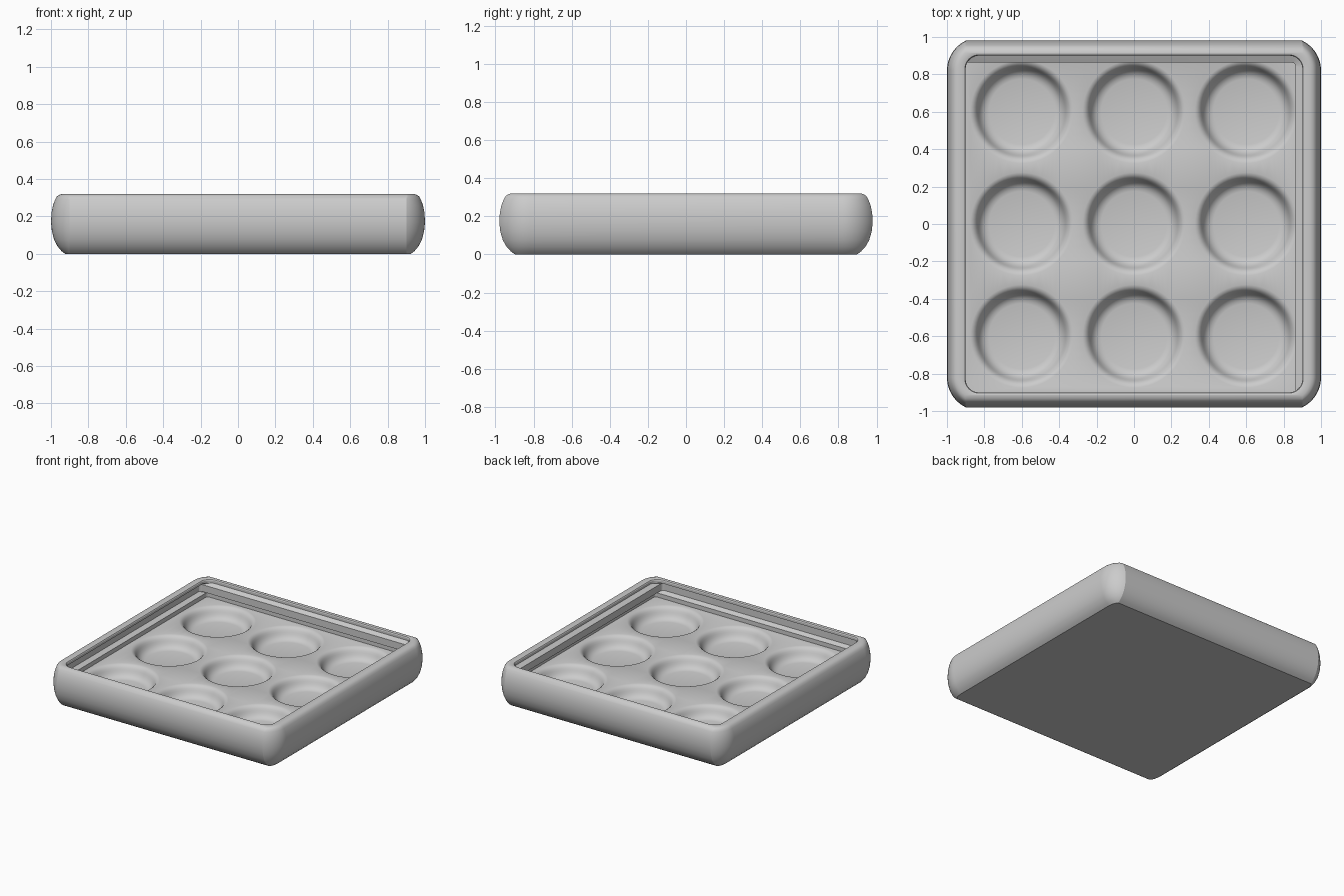
import bpy, bmesh
from math import sin, cos, pi, radians

old = bpy.data.objects.get("Cube")
if old:
    bpy.data.objects.remove(old, do_unlink=True)

grey = bpy.data.materials.new("plain_grey")
grey.use_nodes = True
COLOUR = (0.6, 0.6, 0.6, 1)
grey.diffuse_color = COLOUR
grey.node_tree.nodes["Principled BSDF"].inputs["Base Color"].default_value = COLOUR

CORNER_STEPS = 12
FLOOR_Z = 0.172
SHIFT = -0.037          # the slot layer sits slightly off the opening
RECESS = 0.9


def corner_loop(bm, z, hx, hy, rx, ry, shift=0.0, sweep=90):
    """Rectangle with rounded corners; a sweep under 90 leaves a crease at front and back."""
    verts = []
    end = radians(sweep)
    for q, (sx, sy) in enumerate([(1, 1), (-1, 1), (-1, -1), (1, -1)]):
        for i in range(CORNER_STEPS + 1):
            t = i / CORNER_STEPS
            a = end * (1 - t if q % 2 else t)
            x = hx - rx + rx * (cos(a) - cos(end)) / (1 - cos(end))
            y = hy - ry + ry * sin(a) / sin(end)
            verts.append(bm.verts.new((sx * x + shift, sy * y + shift, z)))
    return verts


def bridge(bm, a, b):
    n = len(a)
    for i in range(n):
        j = (i + 1) % n
        bm.faces.new((a[i], a[j], b[j], b[i]))


def finish(bm, name):
    mesh = bpy.data.meshes.new(name)
    bm.to_mesh(mesh)
    bm.free()
    mesh.materials.append(grey)
    obj = bpy.data.objects.new(name, mesh)
    bpy.context.collection.objects.link(obj)
    bpy.ops.object.select_all(action="DESELECT")
    obj.select_set(True)
    bpy.context.view_layer.objects.active = obj
    bpy.ops.object.shade_smooth_by_angle(angle=radians(25))


# Tray shell: bulging outer wall and rounded rim
bm = bmesh.new()
loops = []
outer = [(0, 0.075), (0.015, 0.056), (0.04, 0.035), (0.075, 0.017), (0.12, 0.005),
         (0.17, 0), (0.22, 0.003), (0.26, 0.011), (0.29, 0.022), (0.305, 0.03),
         (0.315, 0.042), (0.32, 0.058)]
for z, inset in outer:
    hx, hy = 1 - inset, 0.98 - inset * 1.1
    loops.append(corner_loop(bm, z, hx, hy, max(hx - 0.9, 0.02), max(hy - 0.82, 0.03), sweep=64))
# Opening lip
for z, grow in [(0.32, 0.012), (0.317, 0.004), (0.311, 0), (0.292, 0)]:
    h = RECESS + grow
    loops.append(corner_loop(bm, z, h, h, 0.07 + grow, 0.07 + grow))
# Offset slot: a ledge at the back and right, a groove at the front and left
for z, shift in [(0.275, SHIFT), (0.22, SHIFT), (0.205, 0), (FLOOR_Z, 0)]:
    loops.append(corner_loop(bm, z, RECESS, RECESS, 0.02, 0.02, shift))
for a, b in zip(loops, loops[1:]):
    bridge(bm, a, b)
bm.faces.new(list(reversed(loops[0])))
finish(bm, "tray_shell")

# Recess floor with a three by three grid of round cups
bm = bmesh.new()
SIDES = 64
cup = [(0.275, 0), (0.262, -0.004), (0.251, -0.012), (0.242, -0.024), (0.235, -0.038),
       (0.228, -0.052), (0.219, -0.066), (0.207, -0.078), (0.192, -0.086), (0.175, -0.09)]


def ring(bm, cx, cy, r, z):
    return [bm.verts.new((cx + r * cos(2 * pi * i / SIDES),
                          cy + r * sin(2 * pi * i / SIDES), z)) for i in range(SIDES)]


border = corner_loop(bm, FLOOR_Z, RECESS, RECESS, 0.02, 0.02)
edges = [bm.edges.new((v, border[i - 1])) for i, v in enumerate(border)]
cups = []
for cx in (-0.6, 0, 0.6):
    for cy in (-0.6, 0, 0.6):
        rings = [ring(bm, cx, cy, r, FLOOR_Z + dz) for r, dz in cup]
        edges += [bm.edges.new((v, rings[0][i - 1])) for i, v in enumerate(rings[0])]
        cups.append(rings)
bmesh.ops.triangle_fill(bm, edges=edges, use_beauty=True, normal=(0, 0, 1))
for rings in cups:
    for a, b in zip(rings, rings[1:]):
        bridge(bm, a, b)
    bm.faces.new(rings[-1])
bm.normal_update()
bmesh.ops.reverse_faces(bm, faces=[f for f in bm.faces if f.normal.z < 0])
finish(bm, "cup_floor")
